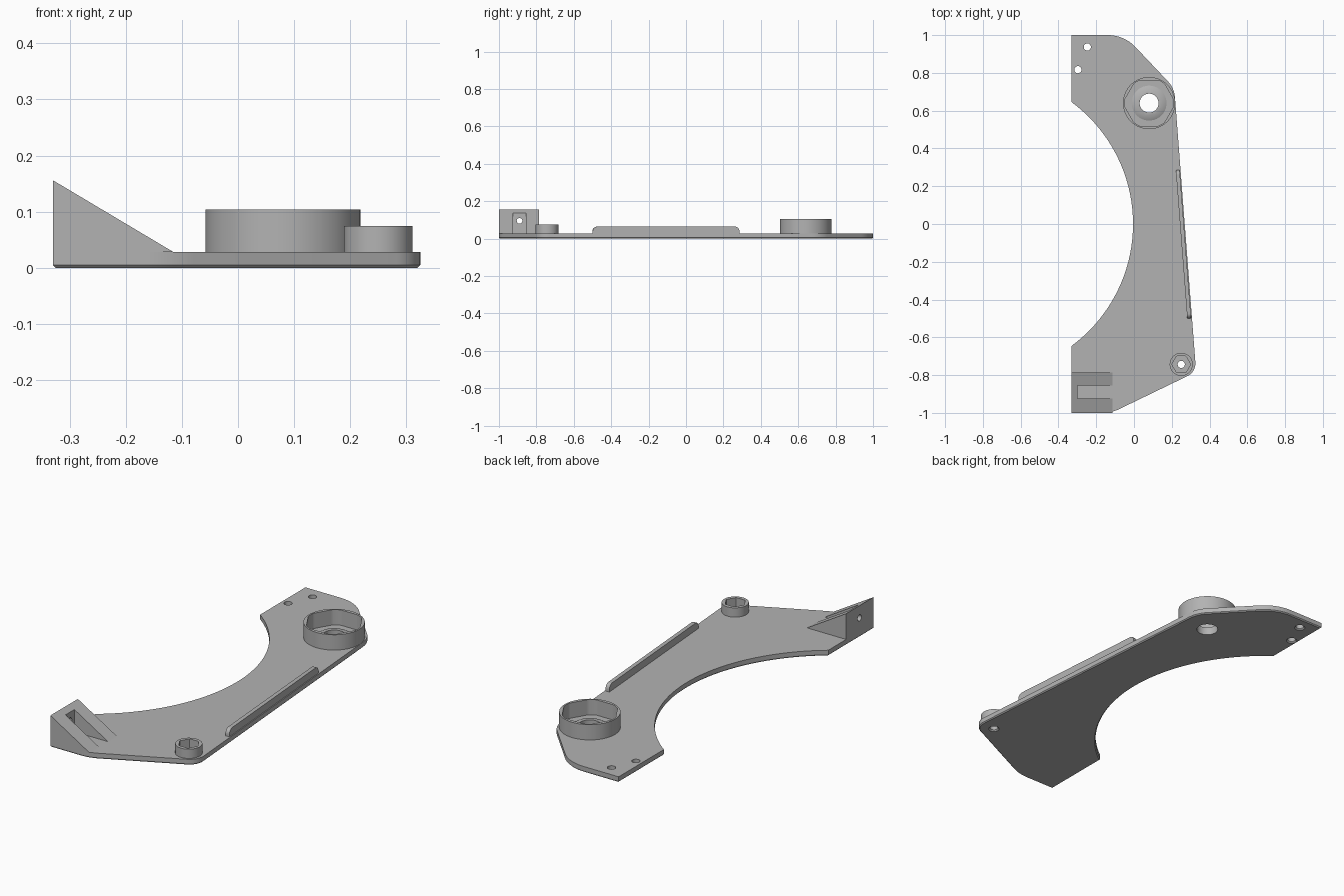
import bpy, bmesh, math
from mathutils import Matrix, Vector

if "Cube" in bpy.data.objects:
    bpy.data.objects.remove(bpy.data.objects["Cube"])

grey = bpy.data.materials.new("plain grey")
grey.use_nodes = True
grey.diffuse_color = (0.45, 0.45, 0.45, 1)
grey.node_tree.nodes["Principled BSDF"].inputs["Base Color"].default_value = (0.45, 0.45, 0.45, 1)

TOP = 0.028  # plate thickness


def rounded(corners, steps=10):
    """Closed outline from (x, y, radius) corners."""
    out = []
    for i, (x, y, r) in enumerate(corners):
        p = Vector((x, y))
        if r == 0:
            out.append(p)
            continue
        a = (Vector(corners[i - 1][:2]) - p).normalized()
        b = (Vector(corners[(i + 1) % len(corners)][:2]) - p).normalized()
        half = a.angle(b) / 2
        centre = p + (a + b).normalized() * r / math.sin(half)
        start = p + a * r / math.tan(half) - centre
        end = p + b * r / math.tan(half) - centre
        turn = start.angle_signed(end)
        for k in range(steps + 1):
            t = -turn * k / steps
            c, s = math.cos(t), math.sin(t)
            out.append(centre + Vector((start.x * c - start.y * s, start.x * s + start.y * c)))
    return out


def make(name, bm, matrix=None):
    if matrix:
        bm.transform(matrix)
    bmesh.ops.recalc_face_normals(bm, faces=bm.faces)
    mesh = bpy.data.meshes.new(name)
    bm.to_mesh(mesh)
    bm.free()
    mesh.materials.append(grey)
    ob = bpy.data.objects.new(name, mesh)
    bpy.context.collection.objects.link(ob)
    return ob


def prism(name, pts, z0, z1, matrix=None, chamfer=0):
    bm = bmesh.new()
    face = bm.faces.new([bm.verts.new((p[0], p[1], z0)) for p in pts])
    rim = list(face.edges)
    ext = bmesh.ops.extrude_face_region(bm, geom=[face], use_keep_orig=True)
    verts = [g for g in ext["geom"] if isinstance(g, bmesh.types.BMVert)]
    bmesh.ops.translate(bm, verts=verts, vec=(0, 0, z1 - z0))
    bmesh.ops.recalc_face_normals(bm, faces=bm.faces)
    if chamfer:
        bmesh.ops.bevel(bm, geom=rim, offset=chamfer, segments=1, affect='EDGES')
    return make(name, bm, matrix)


def cone(name, r0, r1, z0, z1, matrix):
    bm = bmesh.new()
    bmesh.ops.create_cone(bm, cap_ends=True, segments=64, radius1=r0, radius2=r1, depth=z1 - z0)
    bmesh.ops.translate(bm, verts=bm.verts, vec=(0, 0, (z0 + z1) / 2))
    return make(name, bm, matrix)


def cut(ob, cutters):
    for c in cutters:
        c.hide_render = True
        mod = ob.modifiers.new("cut", 'BOOLEAN')
        mod.operation, mod.solver, mod.object = 'DIFFERENCE', 'EXACT', c
    mesh = bpy.data.meshes.new_from_object(ob.evaluated_get(bpy.context.evaluated_depsgraph_get()))
    ob.modifiers.clear()
    ob.data = mesh
    for c in cutters:
        bpy.data.objects.remove(c)


def at(x, y, z=0):
    return Matrix.Translation((x, y, z))


# Curved base plate
edge_top, edge_low = Vector((0.213, 0.72)), Vector((0.329, -0.783))
outline = rounded([(-0.33, 1, 0), (-0.052, 1, 0.2), (*edge_top, 0.138),
                   (*edge_low, 0.075), (-0.12, -1, 0.2), (-0.33, -1, 0)])
radius, sweep = 0.8025, math.asin(0.645 / 0.8025)
for i in range(49):
    a = -sweep + 2 * sweep * i / 48
    outline.append((radius * math.cos(a) - 0.8075, radius * math.sin(a)))
plate = prism("base_plate", outline, 0, TOP, chamfer=0.005)

# Through holes, small ones flared underneath
big, small = (0.08, 0.64), (0.25, -0.743)
holes = [cone("bore", 0.05, 0.05, -0.02, 0.1, at(*big))]
for spot in (small, (-0.247, 0.937), (-0.297, 0.817)):
    holes.append(cone("hole", 0.019, 0.019, -0.02, 0.1, at(*spot)))
    holes.append(cone("flare", 0.035, 0.019, -0.01, 0.006, at(*spot)))
cut(plate, holes)


# Round cups with clipped hexagonal pockets
def cup(name, spot, outer, inner, flat, height):
    ob = cone(name, outer, outer, 0.02, height, at(*spot))
    pts = []
    for i in range(120):
        a = math.tau * i / 120
        r = min(inner, flat / math.cos(a % (math.pi / 3) - math.pi / 6))
        pts.append((r * math.cos(a), r * math.sin(a)))
    cut(ob, [prism("pocket", pts, 0, 0.2, at(*spot))])
    return ob


parts = [plate,
         cup("large_cup", big, 0.138, 0.13, 0.121, 0.104),
         cup("small_cup", small, 0.061, 0.049, 0.043, 0.074)]

# Low tapered seat inside the large cup
seat = cone("cup_seat", 0.096, 0.07, TOP - 0.002, 0.04, at(*big))
cut(seat, [cone("bore", 0.05, 0.05, -0.02, 0.1, at(*big))])
parts.append(seat)

# Slotted wedge bracket: profile in x and z, extruded along y
side = Matrix(((1, 0, 0, 0), (0, 0, 1, 0), (0, 1, 0, 0), (0, 0, 0, 1)))
wedge = prism("wedge_bracket", [(-0.33, TOP), (-0.115, TOP), (-0.33, 0.156)], -1, -0.785, side)
slot = prism("slot", [(-0.3, 0), (0, 0), (0, 0.3), (-0.3, 0.3)], -0.925, -0.855, side)
pin = cone("pin", 0.015, 0.015, -0.05, 0.05, at(-0.32, -0.89, 0.095) @ Matrix.Rotation(math.pi / 2, 4, 'Y'))
cut(wedge, [slot, pin])
parts.append(wedge)

# Stiffening rib along the straight edge
along = (edge_low - edge_top).normalized()
inward = Vector((along.y, -along.x))
frame = Matrix(((along.x, 0, inward.x, edge_top.x), (along.y, 0, inward.y, edge_top.y),
                (0, 1, 0, 0), (0, 0, 0, 1)))
rib_profile = rounded([(0.435, 0.02, 0), (0.435, 0.064, 0.025), (1.222, 0.064, 0.025), (1.222, 0.02, 0)])
parts.append(prism("edge_rib", rib_profile, 0.005, 0.025, frame))

# Smooth shading with sharp edges kept
bpy.ops.object.select_all(action='DESELECT')
for ob in parts:
    ob.select_set(True)
bpy.context.view_layer.objects.active = plate
bpy.ops.object.shade_smooth_by_angle(angle=math.radians(30))
